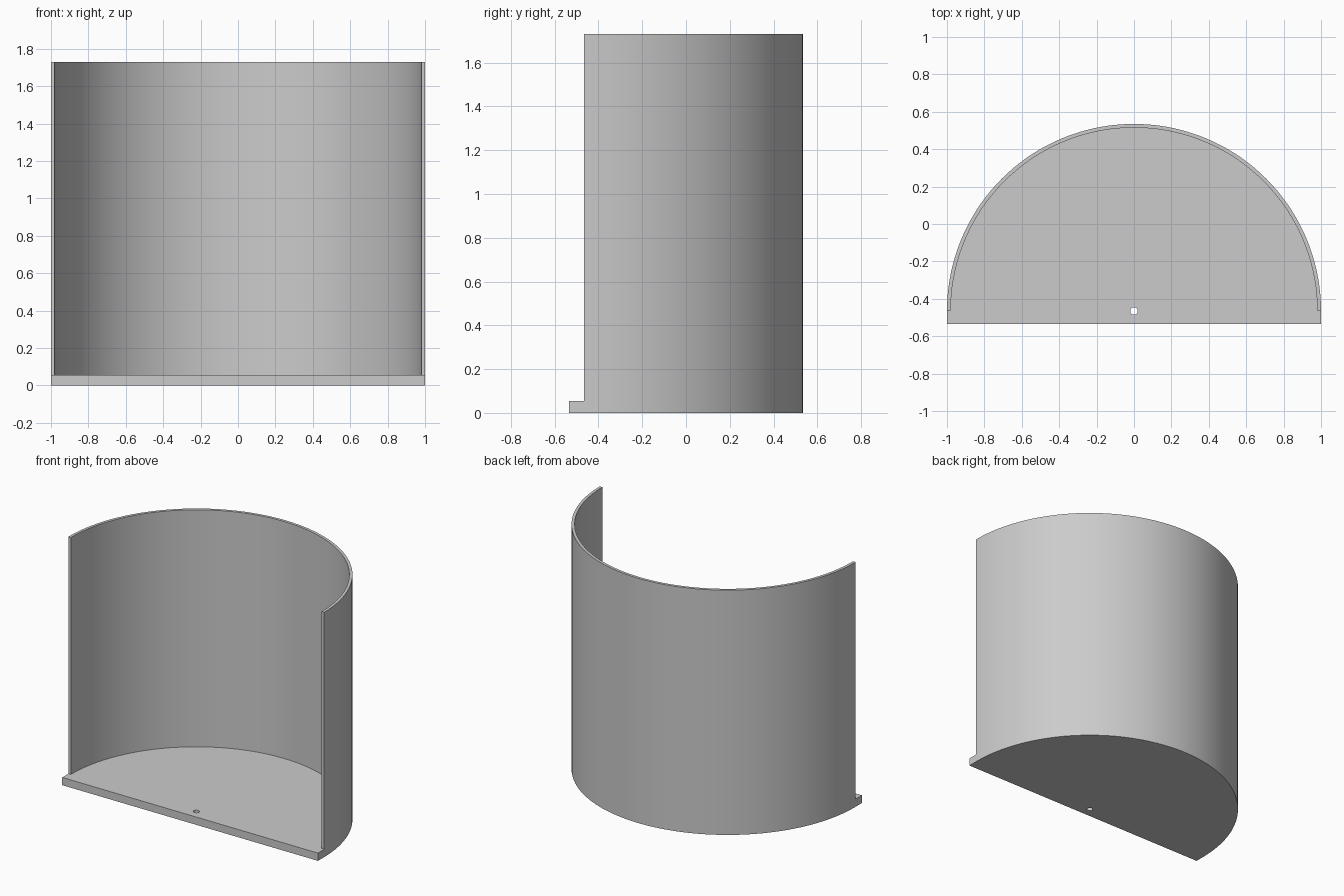
import bpy, bmesh
from math import sin, cos, pi

if "Cube" in bpy.data.objects:
    bpy.data.objects.remove(bpy.data.objects["Cube"])

OUTER, INNER = 1.0, 0.98
CENTRE_Y, FRONT_Y = -0.465, -0.535
BASE_TOP, WALL_TOP = 0.055, 1.73
HOLE_RADIUS = 0.02
SEGMENTS = 72

grey = bpy.data.materials.new("light grey")
grey.use_nodes = True
colour = (0.6, 0.6, 0.6, 1)
grey.diffuse_color = colour
grey.node_tree.nodes["Principled BSDF"].inputs["Base Color"].default_value = colour

bm = bmesh.new()


def arc(radius, sweep, count):
    return [bm.verts.new((radius * cos(sweep * i / SEGMENTS),
                          CENTRE_Y + radius * sin(sweep * i / SEGMENTS), 0))
            for i in range(0, count)]


def raise_faces(faces, height, keep):
    """Extrude faces up to a height and return the new top faces."""
    result = bmesh.ops.extrude_face_region(bm, geom=faces, use_keep_orig=keep)["geom"]
    for v in result:
        if isinstance(v, bmesh.types.BMVert):
            v.co.z = height
    return [f for f in result if isinstance(f, bmesh.types.BMFace)]


# Footprint of the curved wall
outer = arc(OUTER, pi, SEGMENTS + 1)
inner = arc(INNER, pi, SEGMENTS + 1)
for i in range(SEGMENTS):
    bm.faces.new((outer[i], outer[i + 1], inner[i + 1], inner[i]))

# Footprint of the floor, with the small round hole
hole = arc(HOLE_RADIUS, 2 * pi, SEGMENTS)[::3]
for v in [v for v in bm.verts if not v.link_faces and v not in hole]:
    bm.verts.remove(v)
corners = [bm.verts.new((x, FRONT_Y, 0)) for x in (-OUTER, OUTER)]
rim = inner + [outer[-1]] + corners + [outer[0]]
edges = []
for loop in (rim, hole):
    for a, b in zip(loop, loop[1:] + loop[:1]):
        edges.append(bm.edges.get((a, b)) or bm.edges.new((a, b)))
bmesh.ops.triangle_fill(bm, edges=edges, use_beauty=True)

# Base slab, then the wall rising from its curved border
tops = raise_faces(bm.faces[:], BASE_TOP, True)
border = []
for f in tops:
    c = f.calc_center_median()
    if len(f.verts) == 4 and (c.x ** 2 + (c.y - CENTRE_Y) ** 2) ** 0.5 > INNER:
        border.append(f)
raise_faces(border, WALL_TOP, False)

bmesh.ops.recalc_face_normals(bm, faces=bm.faces[:])
mesh = bpy.data.meshes.new("curved_wall_on_base")
bm.to_mesh(mesh)
bm.free()
mesh.materials.append(grey)
stand = bpy.data.objects.new("curved_wall_on_base", mesh)
bpy.context.collection.objects.link(stand)

bpy.ops.object.select_all(action="DESELECT")
stand.select_set(True)
bpy.context.view_layer.objects.active = stand
bpy.ops.object.shade_smooth_by_angle(angle=pi / 6)
